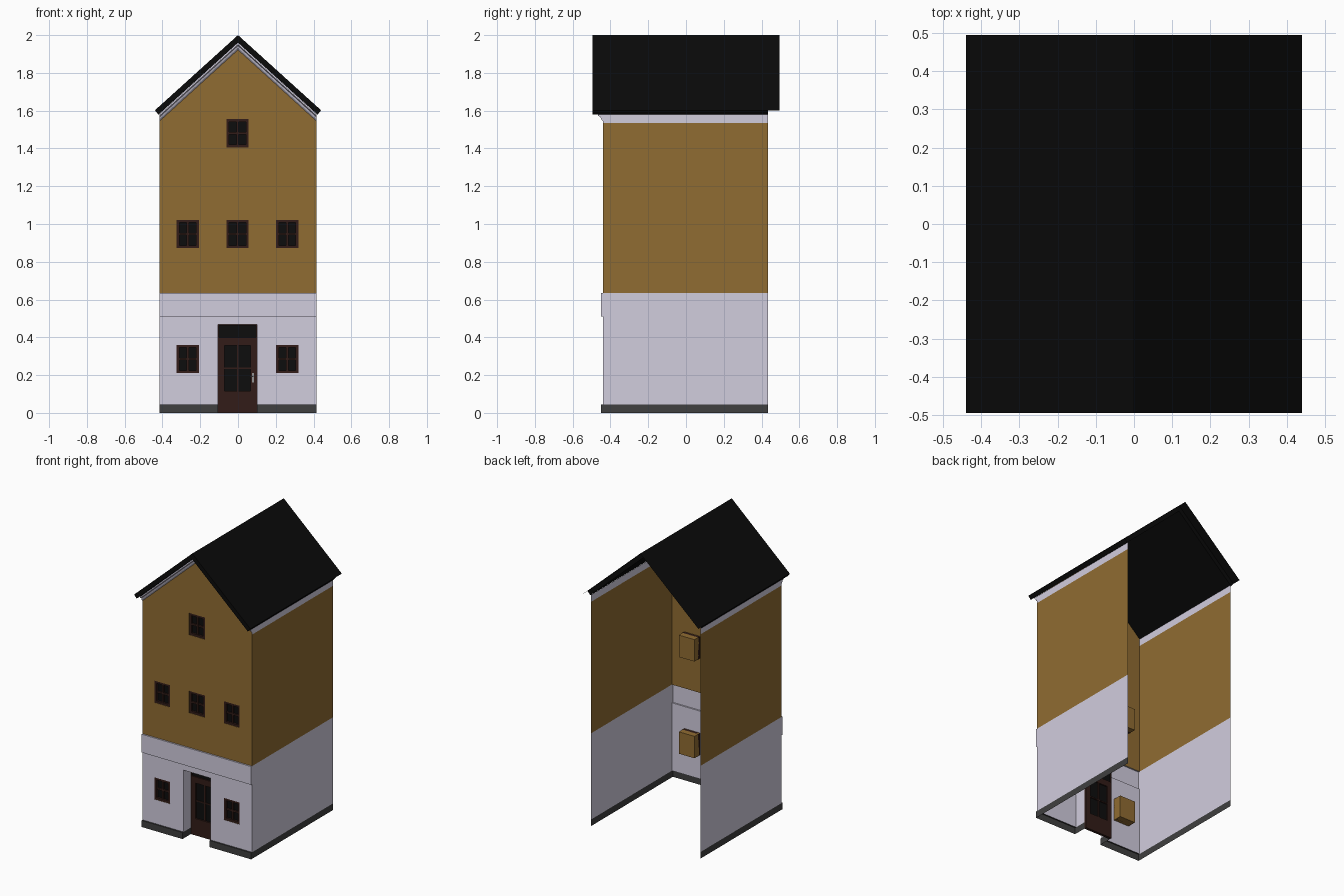
import bpy, bmesh, math
from mathutils import Matrix

if "Cube" in bpy.data.objects:
    bpy.data.objects.remove(bpy.data.objects["Cube"])

W, YF, YB, YS = 0.415, -0.44, 0.435, -0.45   # half width, wall front, open back, step front


def material(name, rgb):
    m = bpy.data.materials.new(name)
    m.diffuse_color = (*rgb, 1)
    m.use_nodes = True
    m.node_tree.nodes["Principled BSDF"].inputs["Base Color"].default_value = m.diffuse_color
    return m


OCHRE = material("ochre_render", (0.28, 0.15, 0.032))
WHITE = material("pale_render", (0.64, 0.61, 0.73))
STONE = material("dark_stone", (0.05, 0.05, 0.05))
WOOD = material("dark_wood", (0.032, 0.012, 0.009))
BLACK = material("black_glass", (0.004, 0.004, 0.004))
SLATE = material("black_slate", (0.003, 0.003, 0.003))
METAL = material("metal", (0.3, 0.3, 0.3))


def finish(name, bm, mat):
    bmesh.ops.remove_doubles(bm, verts=bm.verts, dist=1e-5)
    me = bpy.data.meshes.new(name)
    bm.to_mesh(me)
    bm.free()
    me.materials.append(mat)
    ob = bpy.data.objects.new(name, me)
    bpy.context.collection.objects.link(ob)
    return ob


def sheet(name, faces, mat):
    bm = bmesh.new()
    for f in faces:
        bm.faces.new([bm.verts.new(p) for p in f])
    return finish(name, bm, mat)


def boxes(name, items, mat):
    bm = bmesh.new()
    for x0, x1, y0, y1, z0, z1 in items:
        size = Matrix.Diagonal((x1 - x0, y1 - y0, z1 - z0, 1))
        mid = Matrix.Translation(((x0 + x1) / 2, (y0 + y1) / 2, (z0 + z1) / 2))
        bmesh.ops.create_cube(bm, size=1, matrix=mid @ size)
    return finish(name, bm, mat)


def front(x0, x1, z0, z1, y):
    return [(x0, y, z0), (x1, y, z0), (x1, y, z1), (x0, y, z1)]


def side(x, y0, y1, z0, z1, face):
    f = [(x, y0, z0), (x, y1, z0), (x, y1, z1), (x, y0, z1)]
    return f if face > 0 else f[::-1]


def flat(x0, x1, y0, y1, z, face):
    f = [(x0, y0, z), (x1, y0, z), (x1, y1, z), (x0, y1, z)]
    return f if face > 0 else f[::-1]


def panel(z0, z1, y, holes):
    """Front wall as a grid with the openings left out."""
    xs = sorted({-W, W} | {v for h in holes for v in h[:2]})
    zs = sorted({z0, z1} | {v for h in holes for v in h[2:]})
    out = []
    for a, b in zip(xs, xs[1:]):
        for c, d in zip(zs, zs[1:]):
            x, z = (a + b) / 2, (c + d) / 2
            if not any(h[0] < x < h[1] and h[2] < z < h[3] for h in holes):
                out.append(front(a, b, c, d, y))
    return out


def sides(y0, z0, z1):
    return [side(s * W, y0, YB, z0, z1, s) for s in (-1, 1)]


# openings: (x0, x1, z0, z1)
DX0, DX1, DTOP, DY = -0.105, 0.10, 0.468, -0.36
door = (DX0, DX1, 0, DTOP)


def opening(x, z):
    return (x - 0.059, x + 0.059, z - 0.075, z + 0.075)


low = [opening(x, 0.285) for x in (-0.266, 0.261)]
high = [opening(x, 0.947) for x in (-0.266, -0.0025, 0.261)] + [opening(-0.0025, 1.481)]

# plinth
f = panel(0, 0.045, YS, [(DX0, DX1, 0, 0.045)]) + sides(YS, 0, 0.045)
f += [flat(a, b, YS, YF, 0.045, 1) for a, b in ((-W, DX0), (DX1, W))]
f += [side(DX0, YS, DY, 0, 0.045, 1), side(DX1, YS, DY, 0, 0.045, -1)]
sheet("plinth", f, STONE)

# ground floor walls with door recess
f = panel(0.045, 0.51, YF, low + [(DX0, DX1, 0.045, DTOP)]) + sides(YF, 0.045, 0.51)
f += [side(DX0, YF, DY, 0.045, DTOP, 1), side(DX1, YF, DY, 0.045, DTOP, -1),
      flat(DX0, DX1, YF, DY, DTOP, -1)]
sheet("ground_floor_walls", f, WHITE)

# projecting band
f = panel(0.51, 0.635, YS, []) + sides(YS, 0.51, 0.635)
f += [flat(-W, W, YS, YF, 0.635, 1), flat(-W, W, YS, YF, 0.51, -1)]
sheet("band_course", f, WHITE)

# upper walls and gable
EAVE, PEAK = 1.583, 1.96
f = panel(0.635, EAVE, YF, high) + sides(YF, 0.635, 1.535)
f.append([(-W, YF, EAVE), (W, YF, EAVE), (0, YF, PEAK)])
sheet("upper_walls", f, OCHRE)

# side eaves trim and moulded gable trim
sheet("eaves_trim", sides(YF, 1.535, EAVE), WHITE)
prof = [(-0.44, 0.038), (-0.449, 0.028), (-0.453, 0.016), (-0.465, 0.010), (-0.465, 0)]
f = []
for s in (-1, 1):
    for (ya, da), (yb, db) in zip(prof, prof[1:]):
        q = [(0, ya, PEAK - da), (s * W, ya, EAVE - da), (s * W, yb, EAVE - db), (0, yb, PEAK - db)]
        f.append(q if s > 0 else q[::-1])
    end = [(s * W, y, EAVE - d) for y, d in prof] + [(s * W, YF, EAVE)]
    f.append(end if s < 0 else end[::-1])
sheet("gable_trim", f, WHITE)

# roof: top sheet runs past the underside at the back
top, eave, lip, under = (0, 2.0), (0.44, 1.602), (0.421, 1.579), (0, 1.96)
RF, RB = -0.495, 0.495
f = []
for s in (-1, 1):
    for a, b, yb in ((top, eave, RB), (eave, lip, YB), (lip, under, YB)):
        q = [(s * a[0], RF, a[1]), (s * b[0], RF, b[1]), (s * b[0], yb, b[1]), (s * a[0], yb, a[1])]
        f.append(q if s > 0 else q[::-1])
    for y, d in ((RF, 1), (YB, -1)):
        cap = [(s * x, y, z) for x, z in (top, under, lip, eave)]
        f.append(cap if s * d > 0 else cap[::-1])
sheet("roof", f, SLATE)

# windows: frame with cross bars, glass, pocket behind
T, B, DEEP = 0.015, 0.006, 0.06
for i, (x0, x1, z0, z1) in enumerate(low + high):
    xm, zm = (x0 + x1) / 2, (z0 + z1) / 2
    y0, y1 = YF + 0.002, YF + 0.02
    boxes(f"window_frame_{i}", [
        (x0, x0 + T, y0, y1, z0, z1), (x1 - T, x1, y0, y1, z0, z1),
        (x0 + T, x1 - T, y0, y1, z0, z0 + T), (x0 + T, x1 - T, y0, y1, z1 - T, z1),
        (xm - B, xm + B, y0 + 0.003, y1, z0 + T, z1 - T),
        (x0 + T, x1 - T, y0 + 0.004, y1, zm - B, zm + B)], WOOD)
    sheet(f"window_glass_{i}", [front(x0, x1, z0, z1, YF + 0.015)], BLACK)
    yb = YF + DEEP
    sheet(f"window_pocket_{i}", [
        front(x0, x1, z0, z1, yb), side(x0, YF, yb, z0, z1, 1), side(x1, YF, yb, z0, z1, -1),
        flat(x0, x1, YF, yb, z0, 1), flat(x0, x1, YF, yb, z1, -1)], OCHRE)

# door leaf, glazing bars and transom
gx0, gx1, gz0, gz1, leaf = -0.071, 0.066, 0.115, 0.358, 0.40
y0, y1, xm, zm = DY, DY + 0.018, -0.0025, 0.236
boxes("door", [
    (DX0, gx0, y0, y1, 0, leaf), (gx1, DX1, y0, y1, 0, leaf),
    (gx0, gx1, y0, y1, 0, gz0), (gx0, gx1, y0, y1, gz1, leaf),
    (xm - 0.004, xm + 0.004, y0 + 0.004, y1, gz0, gz1),
    (gx0, gx1, y0 + 0.005, y1, zm - 0.004, zm + 0.004),
    (DX0, DX1, y0, y1, DTOP - 0.006, DTOP), (DX0, DX0 + 0.005, y0, y1, leaf, DTOP),
    (DX1 - 0.005, DX1, y0, y1, leaf, DTOP)], WOOD)
sheet("door_glass", [front(gx0, gx1, gz0, gz1, DY + 0.01),
                     front(DX0, DX1, leaf, DTOP, DY + 0.008)], BLACK)

# door handle
boxes("door_handle", [
    (0.074, 0.084, DY - 0.003, DY, 0.16, 0.212),
    (0.077, 0.081, DY - 0.015, DY - 0.003, 0.191, 0.195),
    (0.066, 0.081, DY - 0.018, DY - 0.014, 0.190, 0.196)], METAL)
